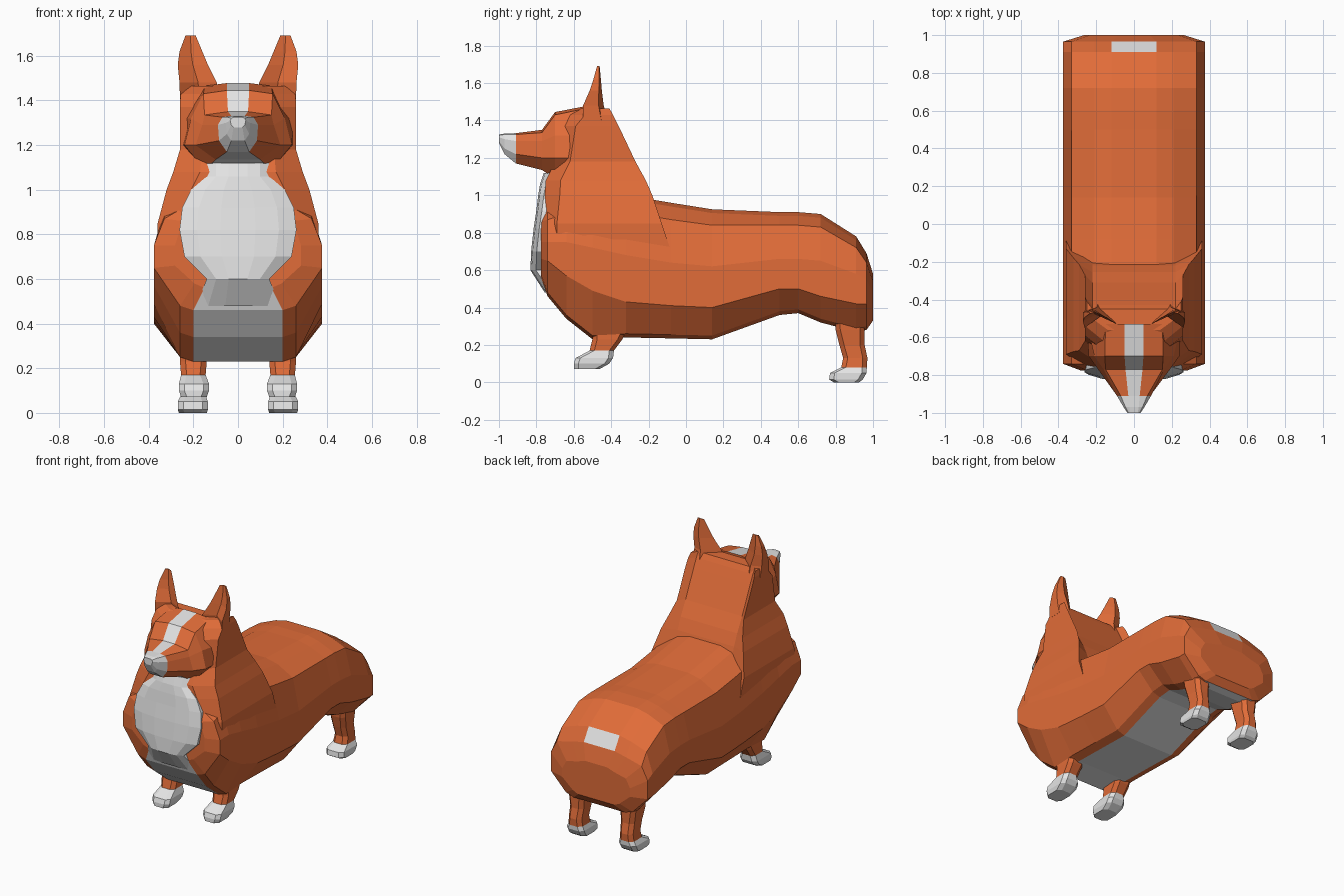
import bpy, bmesh

def material(name, rgb):
    m = bpy.data.materials.new(name)
    m.diffuse_color = (*rgb, 1)
    return m

MATS = [material("orange fur", (0.75, 0.15, 0.04)),
        material("white fur", (0.78, 0.78, 0.78))]

def loft(name, rings, is_white=lambda c, n: False):
    """Skin equal-length rings, cap both ends, colour faces by a rule."""
    bm = bmesh.new()
    vs = [[bm.verts.new(p) for p in r] for r in rings]
    k = len(rings[0])
    for a, b in zip(vs, vs[1:]):
        for i in range(k):
            j = (i + 1) % k
            bm.faces.new((a[i], a[j], b[j], b[i]))
    bm.faces.new(vs[0])
    bm.faces.new(vs[-1])
    bmesh.ops.recalc_face_normals(bm, faces=bm.faces)
    for f in bm.faces:
        f.material_index = int(is_white(f.calc_center_median(), f.normal))
    me = bpy.data.meshes.new(name)
    bm.to_mesh(me)
    bm.free()
    for m in MATS:
        me.materials.append(m)
    ob = bpy.data.objects.new(name, me)
    bpy.context.collection.objects.link(ob)
    return ob

def both(half):
    """Complete a half ring (x > 0) with its mirror image."""
    return half + [(-x, y, z) for x, y, z in reversed(half)]

# Body: stations along y with heights of bottom, low, middle, upper, top rows
stations = [
    (1.00, .33, .42, .48, .54, .58, .70),
    (.965, .28, .42, .55, .64, .69, 1),
    (.91, .27, .42, .58, .72, .78, 1),
    (.72, .32, .46, .65, .83, .90, 1),
    (.60, .37, .50, .66, .84, .91, 1),
    (.50, .36, .50, .66, .84, .91, 1),
    (.14, .23, .40, .62, .84, .925, 1),
    (-.08, .235, .41, .64, .87, .96, 1),
    (-.32, .24, .43, .68, .91, 1.0, 1),
    (-.50, .23, .49, .72, .91, 1.0, 1),
    (-.64, .34, .57, .75, .90, .98, 1),
    (-.74, .46, .65, .75, .87, .96, 1),
    (-.775, .56, .66, .75, .86, .94, .75)]
body = []
for y, zb, zl, zm, zu, zt, s in stations:
    half = [(.20, zb), (.26, zb + .02), (.377, zl), (.377, zm),
            (.33, zu), (.21, zt - .02), (.12, zt)]
    body.append(both([(x * s, y, z) for x, z in half]))

def body_white(c, n):
    belly = n.z < -.25 and abs(c.x) < .05 and c.y < .96
    rump = .91 < c.y < .965 and abs(c.x) < .05 and n.z > .2
    return belly or rump
loft("body", body, body_white)

# Neck: horizontal rings (z, front y, back y, half width, front half width)
neck = []
for z, yf, yb, w, wf in [(.70, -.77, -.12, .36, .24), (.85, -.77, -.17, .36, .24),
                         (1.0, -.755, -.22, .32, .21), (1.08, -.75, -.255, .29, .17),
                         (1.18, -.70, -.31, .26, .16), (1.37, -.67, -.40, .26, .16),
                         (1.43, -.62, -.43, .258, .16), (1.465, -.56, -.45, .25, .14)]:
    neck.append(both([(wf, yf, z), (w, yf + .08, z), (w, yb + .04, z),
                      (min(.22, w), yb, z)]))
loft("neck", neck)

# Head and muzzle: stations along y, half outline from stripe edge to jaw
head = []
for y, half in [
    (-.53, [(.05, 1.478), (.15, 1.465), (.25, 1.32), (.25, 1.2), (.14, 1.06)]),
    (-.70, [(.05, 1.445), (.155, 1.43), (.21, 1.32), (.24, 1.2), (.15, 1.09)]),
    (-.77, [(.045, 1.35), (.15, 1.335), (.16, 1.29), (.19, 1.2), (.10, 1.135)]),
    (-.91, [(.03, 1.332), (.07, 1.325), (.09, 1.29), (.085, 1.22), (.05, 1.17)]),
    (-.97, [(.025, 1.33), (.045, 1.325), (.055, 1.30), (.05, 1.25), (.03, 1.22)]),
    (-1.0, [(.02, 1.325), (.03, 1.32), (.035, 1.31), (.03, 1.29), (.02, 1.28)])]:
    head.append(both([(x, y, z) for x, z in half]))
loft("head", head, lambda c, n: c.y < -.92 or (abs(c.x) < .01 and c.y < -.56))

# White chest bib, bulging slightly from the body front
bib = []
for z, w, y in [(.48, .19, -.755), (.60, .14, -.832), (.70, .24, -.828),
                (.82, .262, -.815), (.92, .25, -.80), (1.0, .21, -.79),
                (1.06, .14, -.78), (1.12, .14, -.76)]:
    bib.append(both([(w * .3, y, z), (w * .7, y + .008, z),
                     (w, y + .03, z), (w, -.68, z)]))
loft("chest_bib", bib, lambda c, n: True)

# Legs: rings (z, front y, back y, inner x, outer x) with chamfered corners
FRONT = [(.32, -.50, -.30, .14, .26), (.23, -.50, -.34, .14, .26),
         (.17, -.515, -.385, .145, .255), (.13, -.59, -.39, .13, .265),
         (.10, -.60, -.41, .13, .265), (.072, -.60, -.46, .14, .255)]
HIND = [(.42, .79, .965, .13, .27), (.28, .80, .955, .14, .26),
        (.20, .82, .955, .145, .25), (.13, .84, .97, .15, .25),
        (.08, .83, .967, .145, .255), (.05, .77, .965, .135, .27),
        (.015, .765, .945, .135, .27), (0, .79, .925, .14, .265)]

def leg_ring(r, s, c=.025):
    z, a, b, p, q = r
    pts = [(p + c, a), (q - c, a), (q, a + c), (q, b - c),
           (q - c, b), (p + c, b), (p, b - c), (p, a + c)]
    return [(s * x, y, z) for x, y in pts]

# Ears: rings (z, inner x, outer x, front y, back y), hollow at the front
EAR = [(1.40, .09, .26, -.55, -.42), (1.48, .095, .262, -.55, -.44),
       (1.56, .135, .27, -.515, -.45), (1.62, .16, .262, -.495, -.455),
       (1.692, .19, .235, -.475, -.462)]

def ear_ring(r, s):
    z, p, q, f, b = r
    w = q - p
    pts = [(p, f + (b - f) * .2), (p + w * .5, f + (b - f) * .55),
           (q, f), (q, b - (b - f) * .25), (p + w * .6, b)]
    return [(s * x, y, z) for x, y in pts]

for side, s in (("right", 1), ("left", -1)):
    loft("front_leg_" + side, [leg_ring(r, s) for r in FRONT],
         lambda c, n: c.z < .165)
    loft("hind_leg_" + side, [leg_ring(r, s) for r in HIND],
         lambda c, n: c.z < .08)
    loft("ear_" + side, [ear_ring(r, s) for r in EAR])
